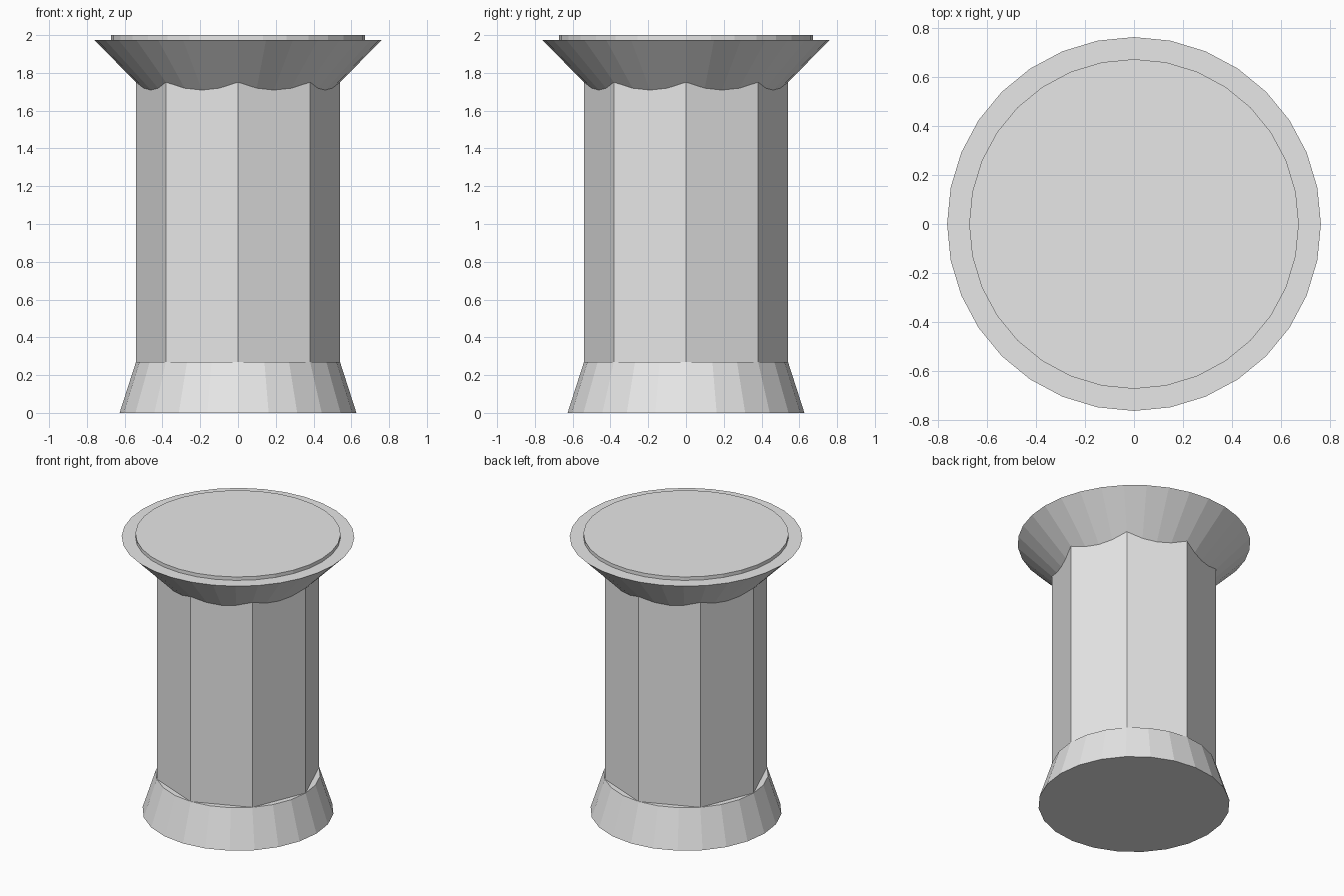
import bpy
import bmesh
import math
from mathutils import Matrix

if "Cube" in bpy.data.objects:
    bpy.data.objects.remove(bpy.data.objects["Cube"])

stone = bpy.data.materials.new("light grey stone")
stone.diffuse_color = (0.8, 0.8, 0.8, 1)
stone.use_nodes = True
stone.node_tree.nodes["Principled BSDF"].inputs["Base Color"].default_value = stone.diffuse_color


def frustum(name, sides, r_bottom, r_top, z_bottom, z_top):
    """Flat-shaded closed prism or cone section with a corner on the front."""
    bm = bmesh.new()
    bmesh.ops.create_cone(
        bm, cap_ends=True, segments=sides, radius1=r_bottom, radius2=r_top,
        depth=z_top - z_bottom,
        matrix=Matrix.Translation((0, 0, (z_bottom + z_top) / 2)))
    mesh = bpy.data.meshes.new(name)
    bm.to_mesh(mesh)
    bm.free()
    mesh.materials.append(stone)
    obj = bpy.data.objects.new(name, mesh)
    bpy.context.collection.objects.link(obj)
    return obj


# Flared foot
frustum("base", 24, 0.627, 0.54, 0.0, 0.27)
# Eight-sided column body, running up into the capital
frustum("shaft", 8, 0.54, 0.54, 0.26, 1.90)
# Flared capital, its narrow end hidden inside the shaft
frustum("capital", 32, 0.48, 0.762, 1.69, 1.975)
# Thin raised disc on top
frustum("top_disc", 32, 0.672, 0.672, 1.96, 2.0)
